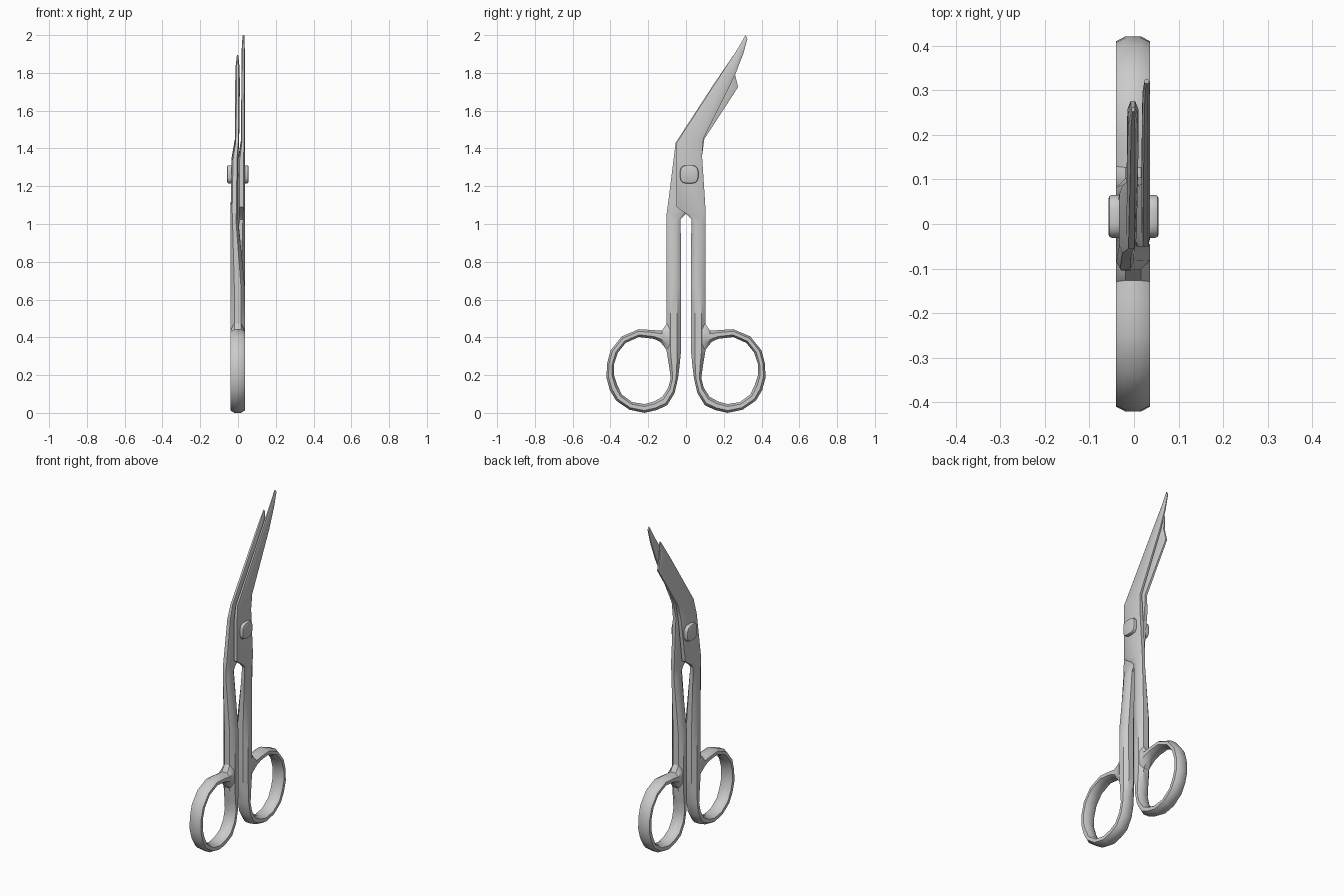
import bpy, bmesh


def finish(obj, angle=0.7):
    bpy.ops.object.select_all(action='DESELECT')
    bpy.context.view_layer.objects.active = obj
    obj.select_set(True)
    bpy.ops.object.shade_smooth_by_angle(angle=angle)


def loft(name, sections):
    """Skin chamfered sections: (y1, z1, y2, z2, x0, x1, chamfer along chord, chamfer in x)."""
    bm = bmesh.new()
    rings = []
    for y1, z1, y2, z2, x0, x1, c, d in sections:
        shape = [(0, d), (0, 1 - d), (c, 1), (1 - c, 1), (1, 1 - d), (1, d), (1 - c, 0), (c, 0)]
        rings.append([bm.verts.new((x0 + (x1 - x0) * v, y1 + (y2 - y1) * u, z1 + (z2 - z1) * u))
                      for u, v in shape])
    for a, b in zip(rings, rings[1:]):
        for i in range(8):
            j = (i + 1) % 8
            bm.faces.new((a[i], a[j], b[j], b[i]))
    bm.faces.new(rings[0])
    bm.faces.new(rings[-1][::-1])
    bmesh.ops.recalc_face_normals(bm, faces=bm.faces)
    mesh = bpy.data.meshes.new(name)
    bm.to_mesh(mesh)
    bm.free()
    obj = bpy.data.objects.new(name, mesh)
    bpy.context.collection.objects.link(obj)
    finish(obj)


# Shank and finger loop, outer edge then inner edge (y, z), shared by both halves
HANDLE = [
    (.027, .67, .102, .67), (.027, .48, .102, .48), (.026, .33, .103, .33),
    (.034, .25, .090, .25), (.042, .185, .081, .185), (.060, .105, .093, .135),
    (.100, .04, .125, .085), (.155, .015, .170, .06), (.220, 0, .220, .047),
    (.300, .017, .285, .057), (.370, .065, .340, .097), (.403, .12, .365, .15),
    (.421, .185, .381, .20), (.418, .26, .380, .26), (.400, .33, .360, .32),
    (.340, .405, .320, .37), (.250, .443, .250, .402), (.170, .438, .170, .392),
    (.127, .435, .135, .375), (.100, .475, .100, .33), (.085, .475, .085, .33)]


def handle(side):
    return [(side * a, b, side * c, d, -.04, .036, .27, .27) for a, b, c, d in HANDLE]


# Long blade half, on the +x side at the pivot
loft("long_blade_half", [
    (.315, 2.0, .325, 1.98, .024, .034, .2, .3),
    (.272, 1.925, .303, 1.90, .019, .036, .2, .3),
    (.200, 1.815, .258, 1.785, .018, .036, .18, .25),
    (-.050, 1.43, .092, 1.45, .016, .036, .18, .2),
    (-.050, 1.34, .085, 1.36, .002, .036, .12, .2),
    (-.050, 1.09, .104, 1.07, .000, .036, .12, .2),
    (.005, 1.05, .104, 1.05, .000, .036, .2, .25),
    (.028, 1.025, .104, 1.0, -.002, .036, .27, .27)] + handle(1))

# Short blade half, on the -x side, with the blunt clipped end
loft("short_blade_half", [
    (.262, 1.875, .252, 1.895, -.006, .002, .2, .3),
    (.257, 1.80, .215, 1.84, -.013, .008, .2, .3),
    (.276, 1.725, .150, 1.745, -.015, .010, .15, .3),
    (.097, 1.45, -.055, 1.43, -.017, .006, .18, .2),
    (.085, 1.36, -.066, 1.34, -.033, .001, .12, .2),
    (.050, 1.09, -.100, 1.07, -.039, .000, .12, .2),
    (-.005, 1.05, -.103, 1.05, -.04, .000, .2, .25),
    (-.028, 1.025, -.104, 1.0, -.04, .002, .27, .27)] + handle(-1))

# Rounded-square rivet heads either side of the pivot
for name, x0, x1 in (("rivet_head_right", .024, .055), ("rivet_head_left", -.057, -.026)):
    bpy.ops.mesh.primitive_cube_add(size=1, location=((x0 + x1) / 2, .017, 1.263))
    head = bpy.context.object
    head.name = name
    head.scale = (x1 - x0, .096, .096)
    bpy.ops.object.transform_apply(location=False, rotation=False, scale=True)
    # Round the four corners running along x, then soften the rims
    bm = bmesh.new()
    bm.from_mesh(head.data)
    along = [e for e in bm.edges if abs(e.verts[0].co.x - e.verts[1].co.x) > .01]
    bmesh.ops.bevel(bm, geom=along, offset=.03, segments=3, profile=.5, affect='EDGES')
    rims = [e for e in bm.edges if abs(e.verts[0].co.x - e.verts[1].co.x) < .001]
    bmesh.ops.bevel(bm, geom=rims, offset=.007, segments=2, profile=.5, affect='EDGES')
    bm.to_mesh(head.data)
    bm.free()
    finish(head)
